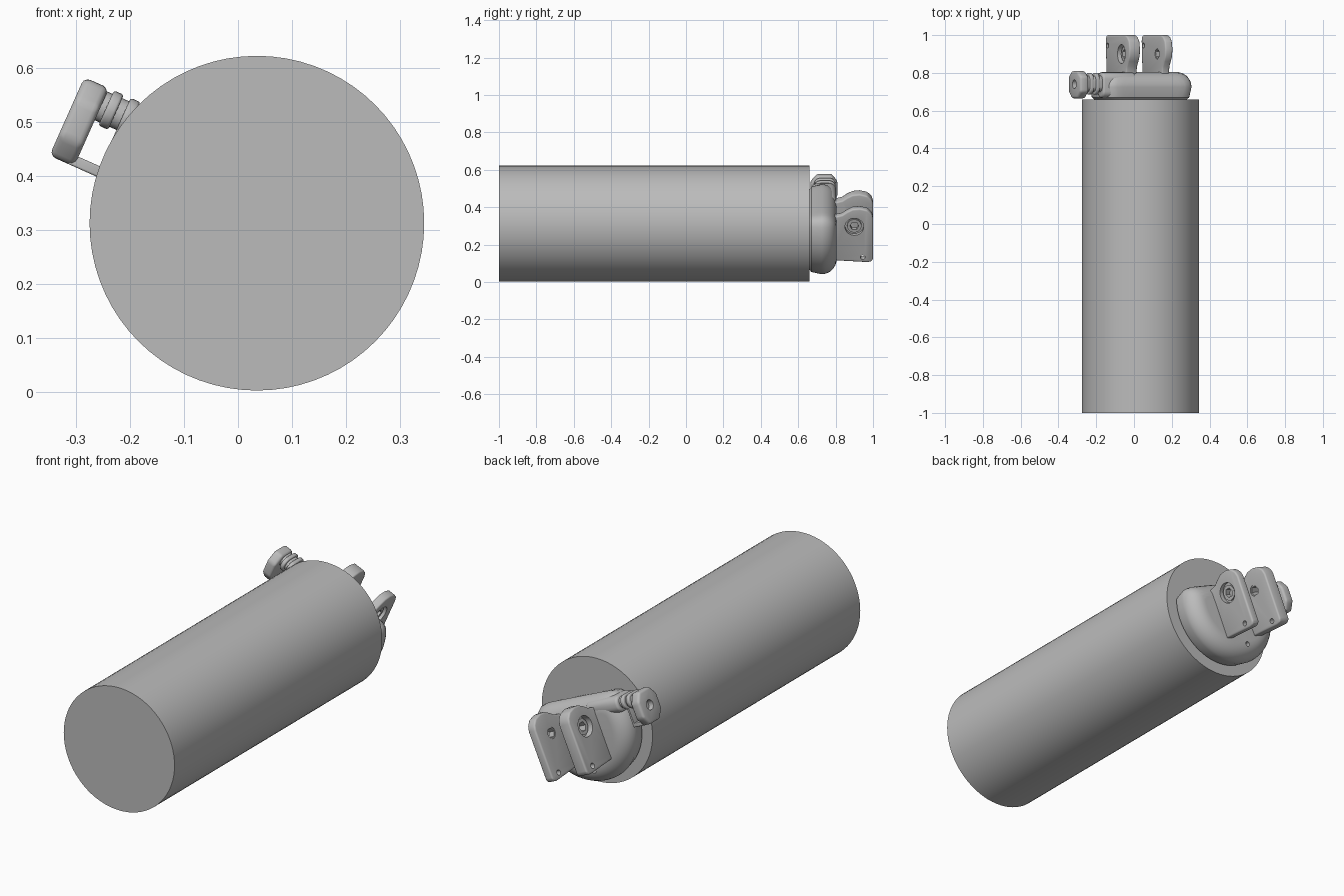
import bpy, bmesh, math
from mathutils import Vector

old = bpy.data.objects.get("Cube")
if old:
    bpy.data.objects.remove(old, do_unlink=True)

grey = bpy.data.materials.new("plain grey")
grey.use_nodes = True
GREY = (0.5, 0.5, 0.5, 1)
grey.diffuse_color = GREY
grey.node_tree.nodes["Principled BSDF"].inputs["Base Color"].default_value = GREY

ORIGIN = Vector((0.035, 0, 0.312))   # axis of the main cylinder
TILT = math.radians(24)              # fittings are turned about that axis


def loft(name, rings):
    """Closed skin through rings of equal point count, in the tilted frame."""
    bm = bmesh.new()
    loops = [[bm.verts.new(p) for p in ring] for ring in rings]
    n = len(loops[0])
    for a, b in zip(loops, loops[1:]):
        for i in range(n):
            j = (i + 1) % n
            bm.faces.new((a[i], a[j], b[j], b[i]))
    bm.faces.new(loops[0])
    bm.faces.new(loops[-1])
    bmesh.ops.recalc_face_normals(bm, faces=bm.faces)
    mesh = bpy.data.meshes.new(name)
    bm.to_mesh(mesh)
    bm.free()
    mesh.materials.append(grey)
    obj = bpy.data.objects.new(name, mesh)
    bpy.context.collection.objects.link(obj)
    obj.location = ORIGIN
    obj.rotation_euler.y = TILT
    return obj


def plate(name, outline, x0, x1):
    """Outline in (y, z) pushed along the tilted x axis."""
    return loft(name, [[(x, y, z) for y, z in outline] for x in (x0, x1)])


def circle(y, z, r, n=32):
    return [(y + r * math.cos(math.tau * i / n), z + r * math.sin(math.tau * i / n))
            for i in range(n)]


def rounded(y0, y1, z0, z1, r, n=6):
    pts = []
    for k, (y, z) in enumerate(((y1 - r, z1 - r), (y0 + r, z1 - r),
                                (y0 + r, z0 + r), (y1 - r, z0 + r))):
        for i in range(n + 1):
            a = math.pi / 2 * (k + i / n)
            pts.append((y + r * math.cos(a), z + r * math.sin(a)))
    return pts


def apply(obj, mod):
    bpy.context.view_layer.objects.active = obj
    with bpy.context.temp_override(object=obj, active_object=obj):
        bpy.ops.object.modifier_apply(modifier=mod.name)


def soften(obj, width):
    mod = obj.modifiers.new("soften", "BEVEL")
    mod.width, mod.segments, mod.limit_method = width, 3, "ANGLE"
    apply(obj, mod)


def cut(obj, *cutters):
    for cutter in cutters:
        mod = obj.modifiers.new("cut", "BOOLEAN")
        mod.operation, mod.object = "DIFFERENCE", cutter
        apply(obj, mod)
        bpy.data.objects.remove(cutter, do_unlink=True)


def smooth(obj):
    bpy.ops.object.select_all(action="DESELECT")
    obj.select_set(True)
    bpy.context.view_layer.objects.active = obj
    bpy.ops.object.shade_smooth_by_angle(angle=math.radians(35))


# Main cylinder
bpy.ops.mesh.primitive_cylinder_add(vertices=72, radius=0.31, depth=1.66,
                                    location=(0.035, -0.17, 0.312),
                                    rotation=(math.pi / 2, 0, 0))
body = bpy.context.object
body.name = "main_cylinder"
body.data.materials.append(grey)
parts = [body]


# End cap: a disc with one flattened side and a rolled rim
def cap_ring(y, inset, n=72):
    ring = []
    for i in range(n):
        a = math.tau * i / n
        r, s = 0.27 - inset, math.sin(a)
        if s > 0.01:
            r = (r ** -14 + ((0.14 - inset) / s) ** -14) ** (-1 / 14)
        ring.append((r * math.cos(a), y, r * math.sin(a)))
    return ring


rim = [(0.655, 0.03), (0.67, 0.012)]
for i in range(9):
    a = math.pi / 2 * i / 8
    rim.append((0.725 + 0.08 * math.sin(a), 0.08 * (1 - math.cos(a))))
cap = loft("end_cap", [cap_ring(y, d) for y, d in rim])
pin = loft("pin_hole_cutter", [[(x, y, z - 0.2) for x, z in circle(0, 0, 0.012, 16)]
                               for y in (0.72, 0.85)])
cut(cap, pin)
parts.append(cap)

# Pair of mounting lugs with a recessed pivot hole and a small pin hole
lug_outline = [(0.77, -0.16), (0.97, -0.172), (0.99, -0.168), (1.0, -0.155),
               (1.0, 0.085), (0.992, 0.11), (0.97, 0.132), (0.93, 0.142),
               (0.89, 0.138), (0.86, 0.122), (0.835, 0.104), (0.80, 0.095),
               (0.77, 0.092)]
for name, side, middle, thick in (("left_lug", 1, 0.102, 0.044),
                                  ("right_lug", -1, -0.096, 0.064)):
    inner, outer = middle - side * thick / 2, middle + side * thick / 2
    lug = plate(name, lug_outline, inner, outer)
    soften(lug, 0.012)
    far = outer + side * 0.05
    cut(lug,
        plate("recess_cutter", circle(0.9, 0.037, 0.05), middle, far),
        plate("pivot_cutter", circle(0.9, 0.037, 0.028), inner - side * 0.05, far),
        plate("pin_cutter", circle(0.945, -0.142, 0.013, 16), inner - side * 0.05, far))
    parts.append(lug)
    # Raised collar in the recess
    collar = plate(name + "_collar", circle(0.9, 0.037, 0.038), inner + side * 0.003,
                   middle + side * thick * 0.25)
    cut(collar, plate("collar_cutter", circle(0.9, 0.037, 0.024, 6), inner - side * 0.05, far))
    parts.append(collar)

# Side arm: shoulder, narrow neck and two ridges
arm_bits = [("arm_shoulder", rounded(0.668, 0.803, 0.04, 0.12, 0.035), -0.27, -0.08, 0.012),
            ("arm_neck", rounded(0.70, 0.785, 0.052, 0.11, 0.028), -0.37, -0.25, 0.004)]
for i in range(2):
    x = -0.308 - 0.034 * i
    arm_bits.append((f"arm_ridge_{i + 1}", rounded(0.685, 0.80, 0.046, 0.117, 0.034),
                     x, x + 0.02, 0.005))
# Thin clip closing the gap below the arm
arm_bits += [("clip_upright", rounded(0.70, 0.78, -0.042, 0.06, 0.004), -0.308, -0.298, 0.001),
             ("clip_foot", rounded(0.70, 0.78, -0.042, -0.022, 0.004), -0.365, -0.30, 0.001)]
for name, outline, x0, x1, width in arm_bits:
    bit = plate(name, outline, x0, x1)
    soften(bit, width)
    parts.append(bit)

# End plate of the arm, with chamfered corners and a round hole
end_outline = [(0.70, -0.042), (0.78, -0.042), (0.81, 0.0), (0.81, 0.075),
               (0.78, 0.117), (0.70, 0.117), (0.665, 0.075), (0.665, 0.0)]
end = plate("arm_end_plate", end_outline, -0.402, -0.352)
soften(end, 0.012)
cut(end, plate("bolt_cutter", circle(0.74, 0.04, 0.024), -0.45, -0.375))
parts.append(end)

for part in parts:
    smooth(part)
